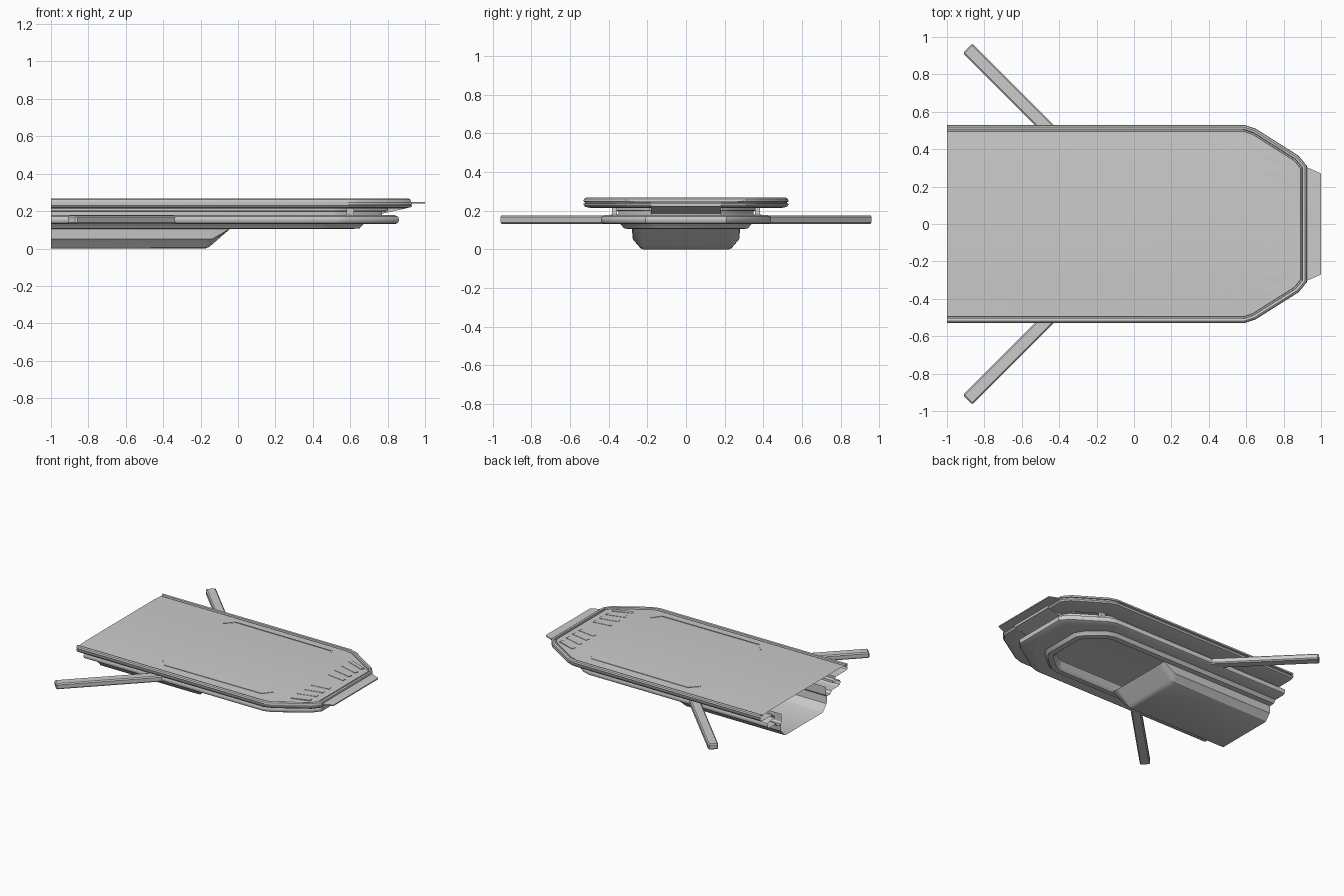
import bpy, bmesh
from mathutils import Vector

if "Cube" in bpy.data.objects:
    bpy.data.objects.remove(bpy.data.objects["Cube"])


def make(name, verts, faces, smooth=True):
    me = bpy.data.meshes.new(name)
    me.from_pydata(verts, [], faces)
    bm = bmesh.new()
    bm.from_mesh(me)
    bmesh.ops.recalc_face_normals(bm, faces=bm.faces)
    bm.to_mesh(me)
    bm.free()
    ob = bpy.data.objects.new(name, me)
    bpy.context.collection.objects.link(ob)
    if smooth:
        bpy.context.view_layer.objects.active = ob
        ob.select_set(True)
        bpy.ops.object.shade_smooth_by_angle(angle=0.5)
        ob.select_set(False)
    return ob


def offset(line, d):
    """Mitred outward offset of an open outline whose ends lie on x = -1."""
    out = []
    for i, p in enumerate(line):
        normals = []
        for a, b in ((i - 1, i), (i, i + 1)):
            if a >= 0 and b < len(line):
                e = (line[b] - line[a]).normalized()
                normals.append(Vector((-e.y, e.x)))
        m = sum(normals, Vector((0, 0))).normalized()
        out.append(p + m * (d / m.dot(normals[0])))
    return out


def sweep(name, half, profile, cap=False):
    """Sweep (offset, z) profile round a half outline mirrored over y = 0."""
    line = [Vector(p) for p in half]
    line += [Vector((p.x, -p.y)) for p in reversed(line)]
    n = len(line)
    verts, faces = [], []
    for d, z in profile:
        verts += [(p.x, p.y, z) for p in offset(line, d)]
    for r in range(len(profile) - 1):
        for i in range(n - 1):
            a = r * n + i
            faces.append((a, a + 1, a + n + 1, a + n))
    if cap:
        faces.append(tuple(range(n)))
    return make(name, verts, faces)


def prism(name, pts, z0, z1):
    n = len(pts)
    verts = [(x, y, z0) for x, y in pts] + [(x, y, z1) for x, y in pts]
    faces = [tuple(range(n)), tuple(range(n, 2 * n))]
    faces += [(i, (i + 1) % n, (i + 1) % n + n, i + n) for i in range(n)]
    return make(name, verts, faces, False)


def bar(name, a, b, w, z0, z1):
    a, b = Vector(a), Vector(b)
    e = (b - a).normalized()
    s = Vector((-e.y, e.x)) * w / 2
    return prism(name, [a + s, b + s, b - s, a - s], z0, z1)


# Upper deck with grooved, rounded rim
upper = [(-1, .53), (.59, .53), (.65, .51), (.88, .365), (.925, .31)]
sweep("upper_deck", upper,
      [(-.11, .262), (-.05, .257), (-.035, .257), (-.033, .25), (-.026, .25),
       (-.024, .264), (-.012, .267), (-.003, .261), (0, .253), (0, .247),
       (-.008, .245), (-.008, .239), (0, .237), (0, .23), (-.008, .22),
       (-.03, .215), (-.1, .215), (-.15, .215)], cap=True)

# Recessed neck and lower rim
lower = [(-1, .44), (.52, .44), (.58, .42), (.81, .27), (.86, .21)]
sweep("lower_rim", lower,
      [(-.06, .218), (-.06, .2), (-.09, .197), (-.09, .18), (-.02, .178),
       (-.004, .17), (0, .16), (0, .148), (-.006, .137), (-.02, .13),
       (-.11, .13)])

# Skirt around the underside opening
skirt = [(-1, .33), (.44, .33), (.5, .31), (.62, .21), (.66, .15)]
sweep("underside_skirt", skirt,
      [(.09, .13), (.01, .13), (0, .12), (-.01, .107), (-.05, .105),
       (-.06, .12), (-.06, .18)])

# Open trough keel with sloped front
section = [(-.28, .107), (-.275, .05), (-.265, .04), (-.235, .005), (-.22, 0)]
section += [(-y, z) for y, z in reversed(section)]
stations = [(-1, 0), (-.175, 0), (-.155, .008), (-.14, .02), (-.04, .107)]
n = len(section)
verts = [(x, y, max(z, lift)) for x, lift in stations for y, z in section]
faces = [(r * n + i, r * n + i + 1, (r + 1) * n + i + 1, (r + 1) * n + i)
         for r in range(len(stations) - 1) for i in range(n - 1)]
make("keel", verts, faces)

# Nose lip and the wedge under it
prism("nose_lip", [(.91, -.31), (1, -.27), (1, .27), (.91, .31)], .241, .249)
wedge = [(.72, .215), (.72, .175), (.93, .222), (.93, .24)]
make("nose_wedge", [(x, y, z) for y in (-.18, .18) for x, z in wedge],
     [(0, 1, 2, 3), (4, 5, 6, 7)] +
     [(i, (i + 1) % 4, (i + 1) % 4 + 4, i + 4) for i in range(4)], False)

for s, side in ((1, "left"), (-1, "right")):
    # Swept arm with bevelled edges
    arm = bar("arm_" + side, (-.89, .94 * s), (-.32, .37 * s), .072, .132, .176)
    bev = arm.modifiers.new("bevel", 'BEVEL')
    bev.width, bev.segments = .008, 1
    # Deck trim line
    path = [(-.38, .365), (-.32, .43), (.5, .425), (.55, .36)]
    for a, b in zip(path, path[1:]):
        bar("deck_trim_" + side, (a[0], a[1] * s), (b[0], b[1] * s), .007, .25, .265)
    # Front deck slats
    for k in range(4):
        y = .36 - .085 * k
        bar("deck_slat_" + side, (.70, y * s), (.84, (y - .05 + .01 * k) * s),
            .03, .25, .2645)
    # Struts between rims
    for x, y in ((.6, .37), (.7, .18)):
        bar("strut_" + side, (x - .02, y * s), (x + .02, y * s), .025, .17, .22)
